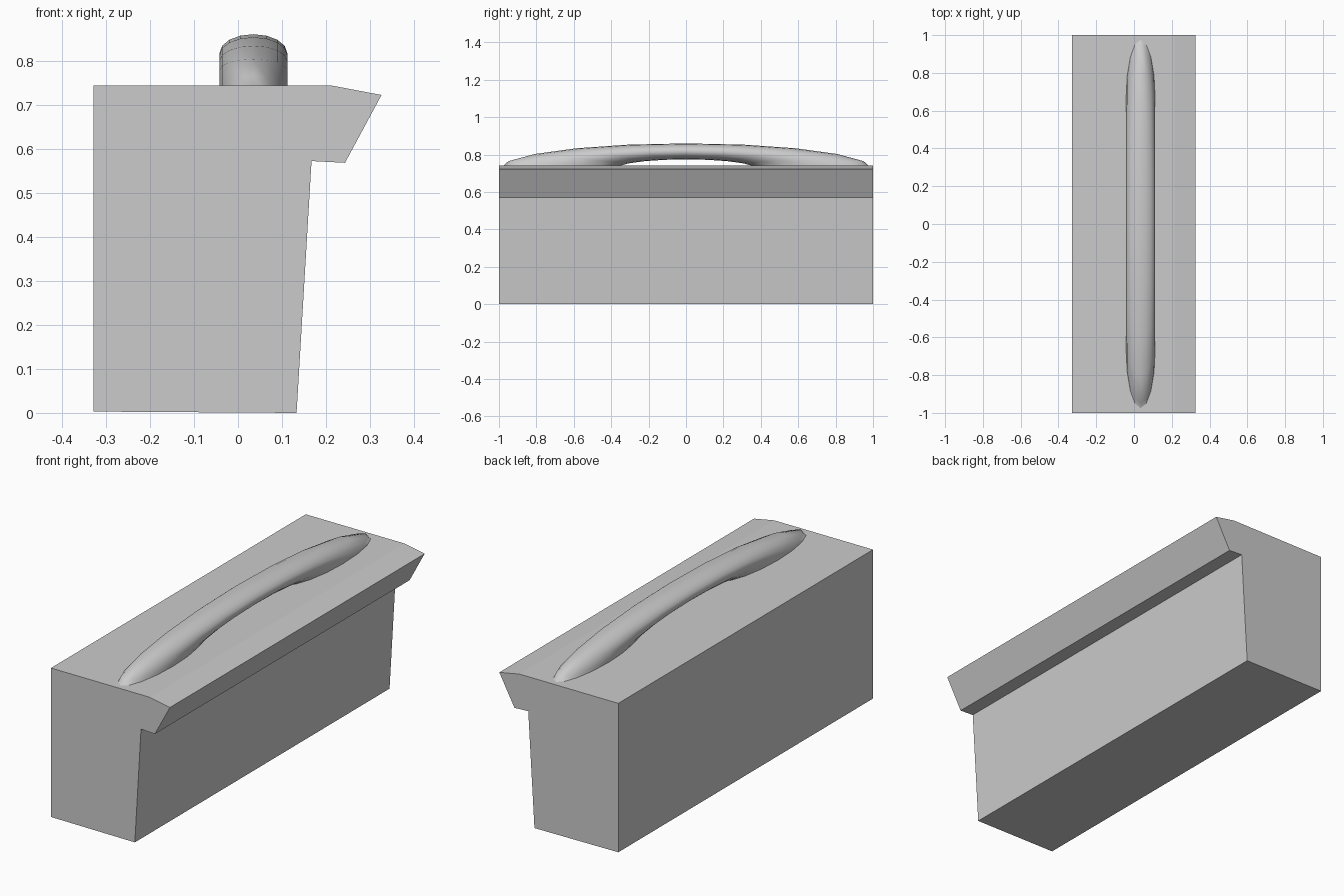
import bpy, bmesh, math
from mathutils import Matrix

if "Cube" in bpy.data.objects:
    bpy.data.objects.remove(bpy.data.objects["Cube"])

# Body: side profile extruded along y
profile = [(-0.328, 0.003), (0.133, 0.0), (0.167, 0.572), (0.243, 0.568),
           (0.326, 0.722), (0.215, 0.743), (-0.328, 0.743)]
bm = bmesh.new()
face = bm.faces.new([bm.verts.new((x, -1, z)) for x, z in profile])
ext = bmesh.ops.extrude_face_region(bm, geom=[face])
bmesh.ops.translate(bm, vec=(0, 2, 0),
                    verts=[g for g in ext["geom"] if isinstance(g, bmesh.types.BMVert)])
bmesh.ops.recalc_face_normals(bm, faces=bm.faces)
mesh = bpy.data.meshes.new("body")
bm.to_mesh(mesh)
bm.free()
body = bpy.data.objects.new("body", mesh)
bpy.context.collection.objects.link(body)

# Handle: stretched upright torus, half sunk into the body
bpy.ops.mesh.primitive_torus_add(major_segments=20, minor_segments=16,
                                 major_radius=0.69, minor_radius=0.31)
handle = bpy.context.object
handle.name = "handle"
handle.data.transform(Matrix.Translation((0.035, 0, 0.7225))
                      @ Matrix.Diagonal((0.077 / 0.31, 0.998, 0.1375, 1))
                      @ Matrix.Rotation(math.radians(90), 4, 'Y'))

# Remove the hidden lower half of the ring
bm = bmesh.new()
bm.from_mesh(handle.data)
bmesh.ops.bisect_plane(bm, geom=bm.verts[:] + bm.edges[:] + bm.faces[:],
                       plane_co=(0, 0, 0.7225), plane_no=(0, 0, 1), clear_inner=True)
bmesh.ops.holes_fill(bm, edges=[e for e in bm.edges if e.is_boundary], sides=0)
bmesh.ops.recalc_face_normals(bm, faces=bm.faces)
bm.to_mesh(handle.data)
bm.free()
bpy.ops.object.shade_smooth_by_angle(angle=math.radians(50))
